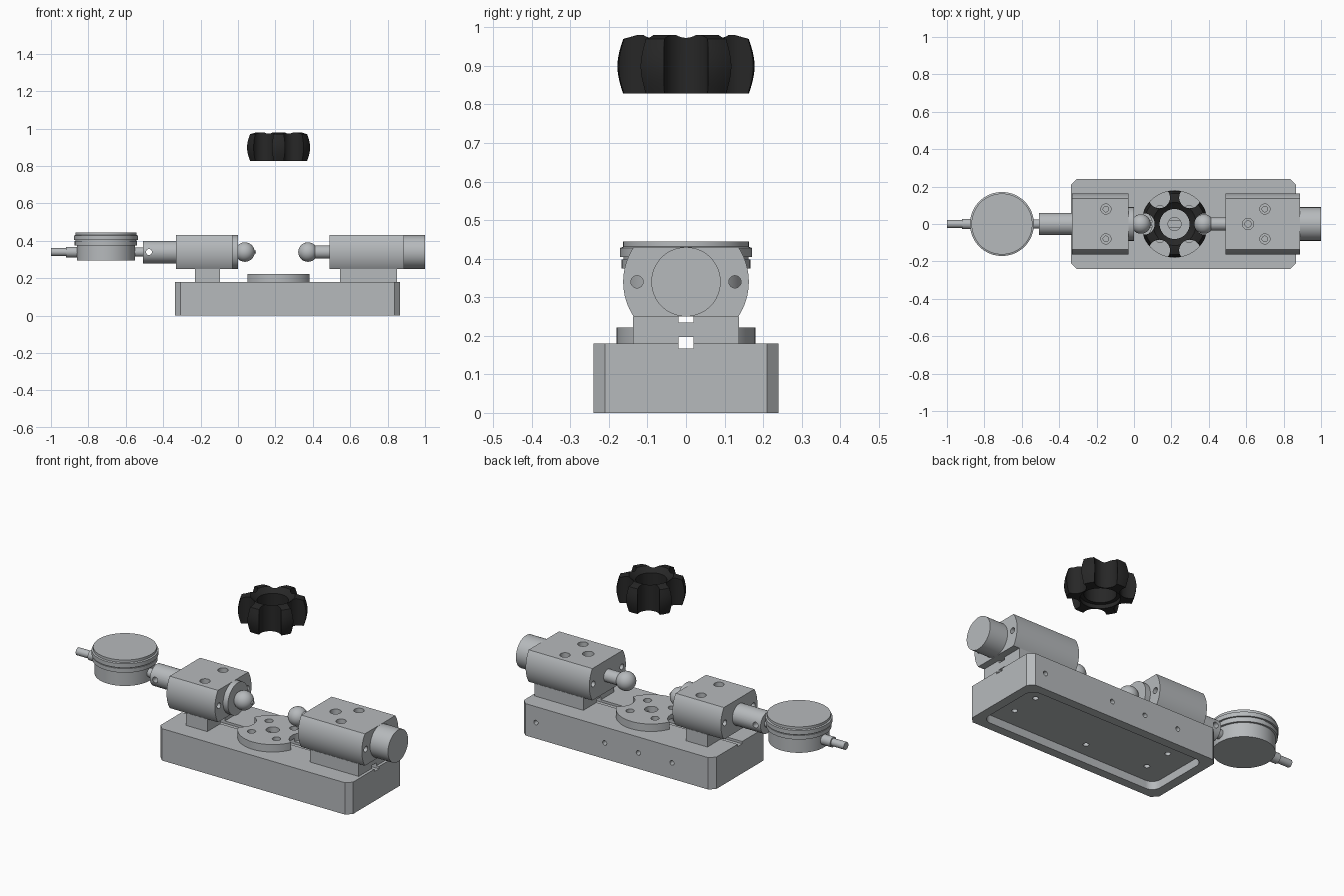
import bpy, bmesh, math
from mathutils import Matrix, Vector

cube = bpy.data.objects.get("Cube")
if cube:
    bpy.data.objects.remove(cube, do_unlink=True)


def material(name, rgb, rough):
    m = bpy.data.materials.new(name)
    m.use_nodes = True
    m.diffuse_color = (*rgb, 1)
    bsdf = next(n for n in m.node_tree.nodes if n.type == "BSDF_PRINCIPLED")
    bsdf.inputs["Base Color"].default_value = (*rgb, 1)
    bsdf.inputs["Roughness"].default_value = rough
    return m


STEEL = material("light steel grey", (0.47, 0.49, 0.505), 0.5)
RUBBER = material("black plastic", (0.02, 0.02, 0.02), 0.5)
TURN = {"X": Matrix.Rotation(math.pi / 2, 4, "Y"),
        "Y": Matrix.Rotation(-math.pi / 2, 4, "X"),
        "Z": Matrix.Identity(4)}
AXIS_Z = 0.34   # height of the clamping axis
MID = 0.217     # x of the locating disc and the knob


def finish(name, bm, mat=STEEL):
    bmesh.ops.recalc_face_normals(bm, faces=bm.faces)
    me = bpy.data.meshes.new(name)
    bm.to_mesh(me)
    bm.free()
    me.materials.append(mat)
    ob = bpy.data.objects.new(name, me)
    bpy.context.collection.objects.link(ob)
    return ob


def cyl(name, r, start, length, axis="X", seg=48):
    """Cylinder growing from its start point along an axis."""
    bm = bmesh.new()
    bmesh.ops.create_cone(bm, cap_ends=True, segments=seg, radius1=r, radius2=r, depth=length)
    bmesh.ops.translate(bm, verts=bm.verts, vec=(0, 0, length / 2))
    bm.transform(Matrix.Translation(start) @ TURN[axis])
    return finish(name, bm)


def prism(name, outline, start, length, axis="Z"):
    """Extrude an outline: (x, y) along Z, or (y, z) along X."""
    bm = bmesh.new()
    to3d = (lambda p: (p[0], p[1], start)) if axis == "Z" else (lambda p: (start, p[0], p[1]))
    face = bm.faces.new([bm.verts.new(to3d(p)) for p in outline])
    new = bmesh.ops.extrude_face_region(bm, geom=[face])["geom"]
    vec = (0, 0, length) if axis == "Z" else (length, 0, 0)
    bmesh.ops.translate(bm, verts=[v for v in new if isinstance(v, bmesh.types.BMVert)], vec=vec)
    return finish(name, bm)


def rounded(x0, x1, y, r, steps):
    """Rectangle outline with rounded corners (one step gives chamfers)."""
    pts = []
    for i, (cx, cy) in enumerate([(x1 - r, y - r), (x0 + r, y - r), (x0 + r, r - y), (x1 - r, r - y)]):
        for k in range(steps + 1):
            a = math.pi / 2 * (i + k / steps)
            pts.append((cx + r * math.cos(a), cy + r * math.sin(a)))
    return pts


def box(name, x0, x1, y, z0, z1):
    return prism(name, [(x0, -y), (x1, -y), (x1, y), (x0, y)], z0, z1 - z0)


def lathe(name, profile, centre, mat=STEEL, closed=False, seg=72):
    bm = bmesh.new()
    vs = [bm.verts.new((r, 0, z)) for r, z in profile]
    ends = list(zip(vs, vs[1:])) + ([(vs[-1], vs[0])] if closed else [])
    edges = [bm.edges.new(e) for e in ends]
    bmesh.ops.spin(bm, geom=vs + edges, cent=(0, 0, 0), axis=(0, 0, 1), angle=math.tau, steps=seg)
    bmesh.ops.remove_doubles(bm, verts=bm.verts, dist=1e-5)
    bm.transform(Matrix.Translation(centre))
    return finish(name, bm, mat)


def ball(name, r, centre):
    bm = bmesh.new()
    bmesh.ops.create_uvsphere(bm, u_segments=40, v_segments=24, radius=r)
    bm.transform(Matrix.Translation(centre) @ TURN["X"])
    return finish(name, bm)


def cut(ob, cutters):
    for c in cutters:
        c.hide_render = True
        mod = ob.modifiers.new("cut", "BOOLEAN")
        mod.operation, mod.solver, mod.object = "DIFFERENCE", "EXACT", c
        bpy.context.view_layer.objects.active = ob
        bpy.ops.object.modifier_apply(modifier=mod.name)
        bpy.data.objects.remove(c, do_unlink=True)


def hole(r, start, length, axis="Z"):
    return cyl("cutter", r, start, length, axis, 24)


# Base plate with top keyway, underside pocket, screw holes
base = prism("base_plate", rounded(-0.337, 0.866, 0.24, 0.03, 1), 0, 0.18)
cut(base, [box("cutter", -0.4, 0.95, 0.02, 0.167, 0.2),
           prism("cutter", rounded(-0.285, 0.815, 0.19, 0.05, 8), -0.05, 0.095)])
cut(base, [hole(0.013, (x, 0.19, 0.09), 0.1, "Y") for x in (0.77, 0.34, 0.13, -0.08)])
cut(base, [hole(0.015, (x, y, 0.02), 0.08) for x in (-0.15, 0.7) for y in (-0.08, 0.08)])
cut(base, [hole(0.015, (MID, -0.11, 0.02), 0.08)])


# Clamp blocks on slotted pedestals
def clamp(side, x0, x1, p0, p1, screw_x):
    ped = box(side + "_pedestal", p0, p1, 0.137, 0.18, 0.25)
    cut(ped, [box("cutter", p0 - 0.1, p1 + 0.1, 0.02, 0.1, 0.197),
              box("cutter", p0 - 0.1, p1 + 0.1, 0.02, 0.235, 0.3)])
    half = math.asin(0.09 / 0.163)
    arc = [half * (k / 8 - 1) for k in range(17)]
    outline = [(s * 0.163 * math.cos(a), AXIS_Z + s * 0.163 * math.sin(a)) for s in (1, -1) for a in arc]
    block = prism(side + "_clamp_block", outline, x0, x1 - x0, "X")
    for y in (-0.08, 0.08):
        cut(block, [hole(0.027, (screw_x, y, 0.38), 0.1), hole(0.015, (screw_x, y, 0.3), 0.1)])
    for y in (-0.127, 0.127):
        cut(block, [hole(0.016, (x0 - 0.05, y, AXIS_Z), x1 - x0 + 0.1, "X")])
    return block


clamp("left_end", -0.332, -0.03, -0.23, -0.096, -0.15)
right_block = clamp("right_end", 0.49, 0.888, 0.545, 0.85, 0.7)
cut(right_block, [hole(0.03, (0.61, 0, 0.40), 0.1), hole(0.017, (0.61, 0, 0.36), 0.1)])

# Right end knob, rod and ball
cyl("end_knob", 0.09, (0.888, 0, AXIS_Z), 0.112)
cyl("right_rod", 0.035, (0.39, 0, AXIS_Z), 0.11)
ball("right_ball", 0.052, (0.374, 0, AXIS_Z))

# Left flange, ball and probe tip
cyl("left_flange", 0.09, (-0.03, 0, AXIS_Z), 0.03)
cyl("ball_neck", 0.035, (-0.01, 0, AXIS_Z), 0.03)
ball("left_ball", 0.052, (0.037, 0, AXIS_Z))
cyl("probe_tip", 0.009, (0.08, 0, AXIS_Z), 0.017, seg=16)

# Indicator sleeve with cross hole, stem and plunger
sleeve = cyl("indicator_sleeve", 0.06, (-0.508, 0, AXIS_Z), 0.18)
cut(sleeve, [hole(0.016, (-0.476, -0.1, AXIS_Z), 0.2, "Y")])
cyl("indicator_stem", 0.025, (-0.57, 0, AXIS_Z), 0.07, seg=32)
cyl("plunger_collar", 0.028, (-0.92, 0, AXIS_Z), 0.1, seg=32)
cyl("plunger", 0.021, (-1.0, 0, AXIS_Z), 0.09, seg=32)

# Indicator dial
lathe("indicator_dial", [(0, 0.295), (0.156, 0.295), (0.156, 0.375), (0.167, 0.375), (0.167, 0.398),
                         (0.162, 0.398), (0.162, 0.404), (0.171, 0.404), (0.171, 0.428),
                         (0.163, 0.431), (0.163, 0.445), (0, 0.445)], (-0.706, 0, 0))

# Locating disc with side notches, keyway and holes
disc = cyl("locating_disc", 0.18, (MID, 0, 0.18), 0.042, "Z", 72)
cut(disc, [cyl("cutter", 0.08, (MID + s * 0.2, 0, 0.1), 0.2, "Z") for s in (-1, 1)])
cut(disc, [box("cutter", -0.1, 0.5, 0.02, 0.1, 0.197), hole(0.035, (MID, 0, 0.1), 0.2)])
for k in range(4):
    a = math.pi / 4 + k * math.pi / 2
    cut(disc, [hole(0.022, (MID + 0.11 * math.cos(a), 0.11 * math.sin(a), 0.1), 0.2)])

# Six-lobed knob with barrel-shaped rim and stepped bore
rim = [(0.163 + 0.015 * math.sin(math.pi * k / 8), 0.828 + 0.142 * k / 8) for k in range(9)]
knob = lathe("lobed_knob", [(0.08, 0.955), (0.08, 0.85), (0.1, 0.85), (0.1, 0.828)] + rim +
             [(0.127, 0.98), (0.115, 0.98), (0.1, 0.968)], (MID, 0, 0), RUBBER, True, 96)
for k in range(6):
    a = k * math.pi / 3
    cut(knob, [cyl("cutter", 0.057, (MID + 0.163 * math.cos(a), 0.163 * math.sin(a), 0.7), 0.4, "Z")])
knob.data.materials.clear()
knob.data.materials.append(RUBBER)
for p in knob.data.polygons:
    p.material_index = 0

# Smooth round surfaces, keep edges sharp
for ob in bpy.context.scene.objects:
    if ob.type == "MESH":
        bpy.ops.object.select_all(action="DESELECT")
        ob.select_set(True)
        bpy.context.view_layer.objects.active = ob
        bpy.ops.object.shade_smooth_by_angle(angle=math.radians(30))
